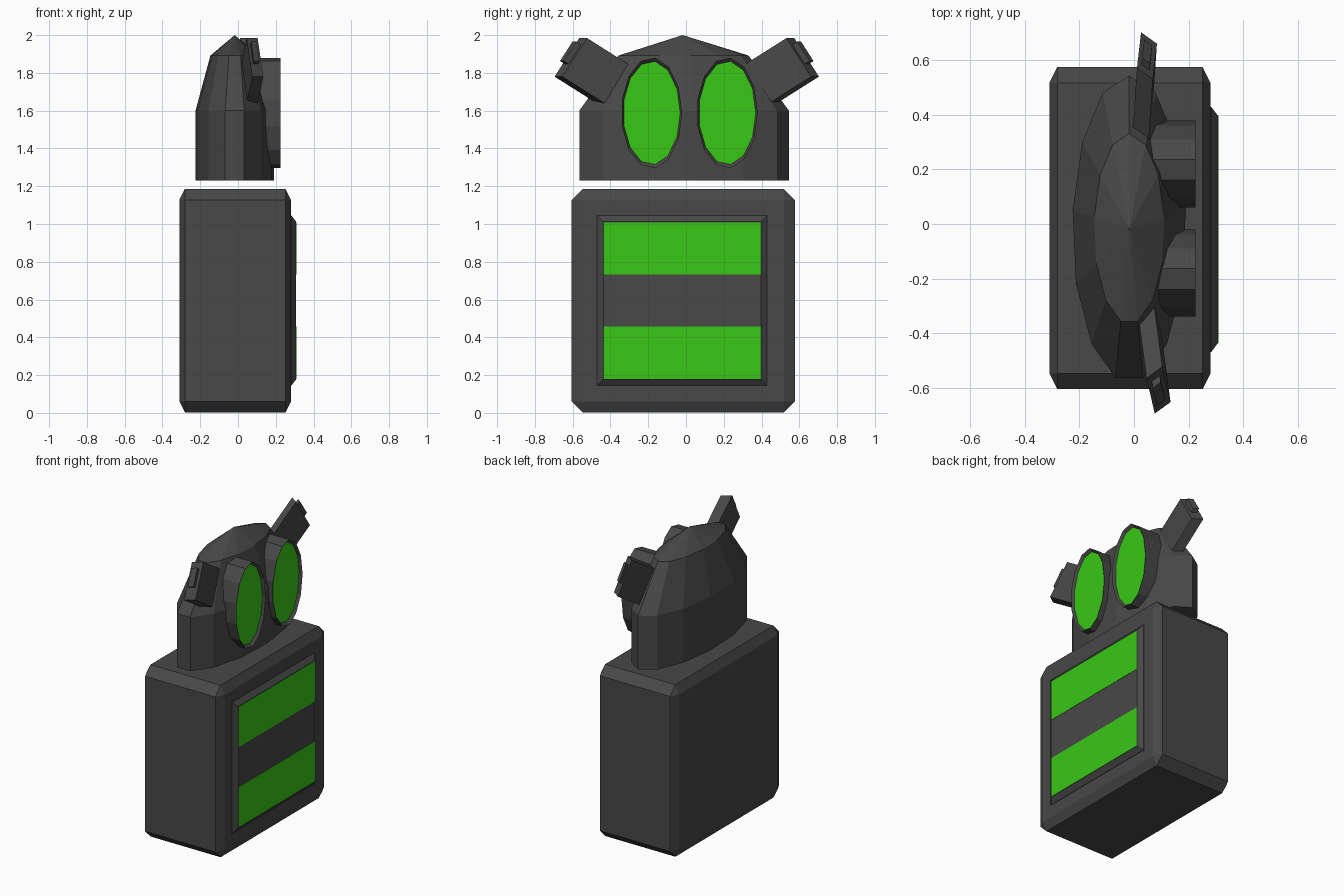
import bpy, bmesh, math
from mathutils import Vector

if "Cube" in bpy.data.objects:
    bpy.data.objects.remove(bpy.data.objects["Cube"])

green = bpy.data.materials.new("screen_green")
green.diffuse_color = (0.04, 0.58, 0.008, 1)
green.use_nodes = True
green.node_tree.nodes["Principled BSDF"].inputs["Base Color"].default_value = green.diffuse_color
dark = bpy.data.materials.new("dark_shell")
dark.diffuse_color = (0.065, 0.065, 0.065, 1)
dark.use_nodes = True
dark.node_tree.nodes["Principled BSDF"].inputs["Base Color"].default_value = dark.diffuse_color


def finish(bm, name, mats=(dark,)):
    bmesh.ops.recalc_face_normals(bm, faces=bm.faces)
    me = bpy.data.meshes.new(name)
    bm.to_mesh(me)
    bm.free()
    for m in mats:
        me.materials.append(m)
    ob = bpy.data.objects.new(name, me)
    bpy.context.collection.objects.link(ob)
    return ob


def loft(name, rings, mats=(dark,), cap_mat=0):
    """Skin a list of point rings and cap both ends."""
    bm = bmesh.new()
    vs = [[bm.verts.new(p) for p in r] for r in rings]
    n = len(vs[-2])
    for a, b in zip(vs, vs[1:]):
        for i in range(n):
            j = (i + 1) % n
            if len(b) == 1:
                bm.faces.new((a[i], a[j], b[0]))
            else:
                bm.faces.new((a[i], a[j], b[j], b[i]))
    bm.faces.new(vs[0])
    if len(vs[-1]) > 1:
        cap = bm.faces.new(vs[-1])
        cap.material_index = cap_mat
    return finish(bm, name, mats)


def skew_box(name, c, u, v, w, mat=dark):
    """Box from a centre and three full edge vectors."""
    bm = bmesh.new()
    bmesh.ops.create_cube(bm, size=1)
    for p in bm.verts:
        p.co = c + u * p.co.x + v * p.co.y + w * p.co.z
    return finish(bm, name, (mat,))


# Chamfered body, flattened in x
bm = bmesh.new()
bmesh.ops.create_cube(bm, size=1.182)
bmesh.ops.bevel(bm, geom=bm.edges[:], offset=0.058, offset_type='OFFSET',
                segments=1, affect='EDGES', profile=0.5)
for p in bm.verts:
    p.co = Vector((p.co.x * 0.5 - 0.015, p.co.y - 0.015, p.co.z + 0.594))
finish(bm, "body")


# Raised screen panel with sloped border
def rect(x, half):
    return [(x, -0.02 + sy * half, 0.595 + sz * half)
            for sy, sz in ((-1, -1), (1, -1), (1, 1), (-1, 1))]


loft("screen_panel", [rect(0.25, 0.45), rect(0.283, 0.45), rect(0.308, 0.417)])

# Green screen stripes
for i, z in enumerate((0.318, 0.87)):
    skew_box(f"screen_stripe_{i + 1}", Vector((0.305, -0.02, z)),
             Vector((0.01, 0, 0)), Vector((0, 0.834, 0)),
             Vector((0, 0, 0.277)), green)

# Domed head, 13 sides
N = 13
ANG = [math.pi / 2 + i * math.tau / N for i in range(N)]


def head_ring(s, z):
    return [(-0.0175 + 0.209 * s * math.cos(a),
             -0.018 + 0.563 * s * math.sin(a), z) for a in ANG]


loft("head", [head_ring(1, 1.23), head_ring(1, 1.6), head_ring(0.62, 1.892),
              [(-0.0175, -0.018, 2.0)]])


# Oval eyes with recessed green lenses
def eye_ring(x, y, s):
    return [(x, y + 0.162 * s * math.sin(a), 1.588 + 0.294 * s * math.cos(a))
            for a in ANG]


for side, y in (("right", -0.182), ("left", 0.218)):
    loft(f"eye_{side}", [eye_ring(0.03, y, 1), eye_ring(0.225, y, 1),
                         eye_ring(0.207, y, 0.935)], (dark, green), 1)

# Tilted ears with a knob on the outer end
for side, s, cx, cy, tilt in (("right", -1, 0.075, 0.497, 0.03),
                              ("left", 1, 0.04, 0.505, 0.015)):
    c = Vector((cx, s * cy, 1.811))
    u = Vector((tilt, s * 0.225, 0.142))
    v = Vector((tilt, s * 0.13, -0.204))
    w = Vector((0.058, -s * 0.042, 0))
    skew_box(f"ear_{side}", c, u, v, w)
    skew_box(f"ear_knob_{side}", c + u * 0.53 - v * 0.08, u * 0.16, v * 0.5, w * 0.5)
